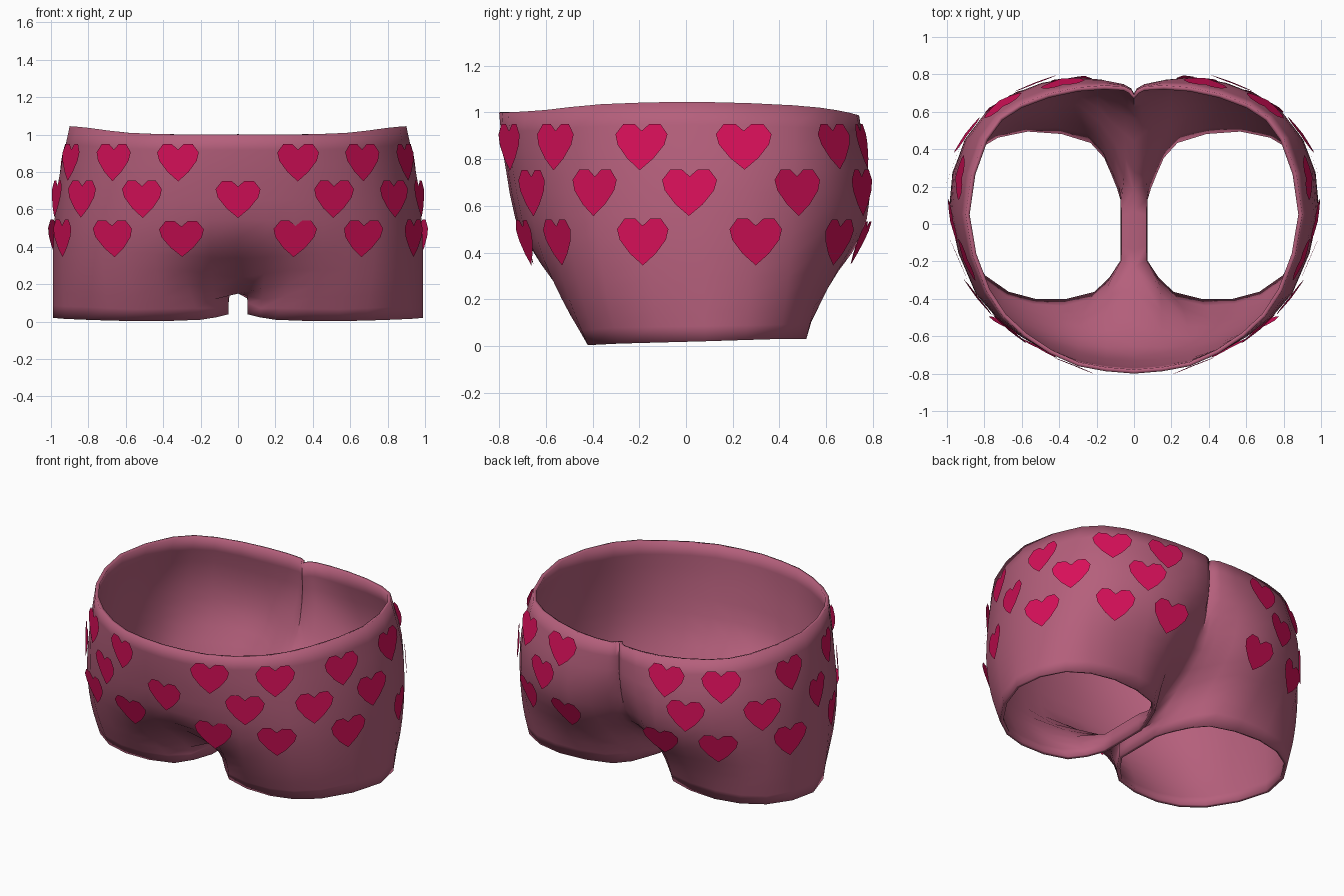
import bpy, bmesh, math
from mathutils import Vector
from mathutils.bvhtree import BVHTree

if "Cube" in bpy.data.objects:
    bpy.data.objects.remove(bpy.data.objects["Cube"])

# Vertical profiles (waist to hem) of the right half, going front centre to back centre
FRONT = [
    [(0, -.8, 1), (0, -.77, .75), (0, -.67, .44), (0, -.24, .15), (.05, -.2, .04)],
    [(.3, -.76, 1), (.3, -.74, .75), (.3, -.67, .44), (.27, -.51, .2), (.2, -.38, .01)],
    [(.59, -.6, 1.01), (.6, -.605, .75), (.6, -.575, .46), (.57, -.5, .2), (.53, -.42, .003)],
    [(.79, -.36, 1.035), (.825, -.375, .75), (.845, -.375, .47), (.84, -.34, .22), (.81, -.29, .01)],
    [(.9, .05, 1.045), (.96, .06, .75), (.985, .07, .47), (.99, .08, .22), (.99, .08, .02)],
]
BACK = [
    [(.8, .46, 1.03), (.88, .465, .75), (.905, .45, .47), (.895, .43, .22), (.87, .4, .03)],
    [(.61, .64, 1.01), (.66, .685, .75), (.66, .67, .5), (.63, .57, .24), (.57, .515, .03)],
    [(.3, .73, .99), (.32, .785, .7), (.31, .75, .47), (.28, .6, .25), (.22, .45, .03)],
    [(.05, .735, .985), (.06, .74, .72), (.09, .62, .43), (.09, .37, .21), (.1, .27, .035)],
    [(0, .69, .985), (0, .69, .72), (0, .58, .42), (0, .17, .15), (.05, .13, .04)],
]
ROW_STEPS, COL_STEPS, WALL_STEPS = 3, 2, 4


def spline(points, steps):
    """Smooth curve through the points."""
    p = [Vector(q) for q in points]
    p = [2 * p[0] - p[1]] + p + [2 * p[-1] - p[-2]]
    out = []
    for i in range(1, len(p) - 2):
        a, b, c, d = p[i - 1:i + 3]
        for k in range(steps):
            t = k / steps
            out.append(.5 * (2 * b + (c - a) * t + (2 * a - 5 * b + 4 * c - d) * t * t
                             + (3 * b - a - 3 * c + d) * t ** 3))
    return out + [p[-2]]


def material(name, color):
    m = bpy.data.materials.new(name)
    m.diffuse_color = (*color, 1)
    m.use_nodes = True
    m.node_tree.nodes["Principled BSDF"].inputs["Base Color"].default_value = m.diffuse_color
    return m


def add_object(name, bm, mat):
    me = bpy.data.meshes.new(name)
    bm.to_mesh(me)
    me.materials.append(mat)
    ob = bpy.data.objects.new(name, me)
    bpy.context.collection.objects.link(ob)
    return ob


# Shorts: surface grid for one half
columns = [spline(c, ROW_STEPS) for c in FRONT + BACK]
rows = [spline(r, COL_STEPS) for r in zip(*columns)]
crotch = 3 * ROW_STEPS
for i, row in enumerate(rows):
    for v in row:
        v.x = max(v.x, 0)
    f = max(0, (i - crotch) / ROW_STEPS)
    for v in (row[0], row[-1]):
        v.x = .05 * min(1, 3 * f)          # flat strip, then upright inner leg
        if f > 0:
            v.z = .15 - .11 * f * f

bm = bmesh.new()
for side in (1, -1):
    def vert(p):
        return bm.verts.new((side * p.x, p.y, p.z))

    def skin(grid):
        for r0, r1 in zip(grid, grid[1:]):
            for j in range(len(r0) - 1):
                q = (r0[j], r0[j + 1], r1[j + 1], r1[j])
                bm.faces.new(q if side < 0 else q[::-1])

    skin([[vert(p) for p in row] for row in rows])
    # inner leg wall joining back to front under the crotch
    skin([[vert(r[-1].lerp(r[0], k / WALL_STEPS)) for k in range(WALL_STEPS + 1)]
          for r in rows[crotch:]])
bmesh.ops.remove_doubles(bm, verts=bm.verts, dist=.0005)
bmesh.ops.recalc_face_normals(bm, faces=bm.faces)
bm.normal_update()
front = min(bm.faces, key=lambda f: f.calc_center_median().y)
if front.normal.y > 0:
    bmesh.ops.reverse_faces(bm, faces=bm.faces)
tree = BVHTree.FromBMesh(bm)
shorts = add_object("shorts", bm, material("dusty_pink", (.46, .115, .2)))
bm.free()
bpy.context.view_layer.objects.active = shorts
shorts.select_set(True)
bpy.ops.object.shade_smooth_by_angle(angle=math.radians(50))
# cloth thickness, inward
cloth = shorts.modifiers.new("cloth", 'SOLIDIFY')
cloth.thickness = .022
cloth.offset = -1
shorts.modifiers.move(len(shorts.modifiers) - 1, 0)

# Hearts: flat patches resting on the cloth, in three staggered rings
HALF = [(0, .06), (.035, .09), (.085, .09), (.12, .045), (.108, 0), (.06, -.06), (0, -.11)]
OUTLINE = HALF + [(-x, y) for x, y in HALF[-2:0:-1]]
RINGS = {.86: (23, 50, 78, 105, 132, 153),
         .665: (0, 38, 65, 91, 118, 145),
         .455: (24, 51, 79, 107, 133, 155)}
bm = bmesh.new()
for z, angles in RINGS.items():
    for a in sorted({s * a for a in angles for s in (1, -1)}):
        t = math.radians(a + .01)
        out = Vector((math.sin(t), -math.cos(t), 0))
        hit, n, _, _ = tree.ray_cast(out * 2 + Vector((0, 0, z)), -out)
        if hit is None:
            continue
        if n.dot(out) < 0:
            n = -n
        if a == 0:
            n.x = 0
        n.z *= .85
        n.normalize()
        across = Vector((0, 0, 1)).cross(n).normalized()
        up = n.cross(across)
        centre = hit + n * .012
        mid = bm.verts.new(centre)
        ring = [bm.verts.new(centre + across * x + up * y) for x, y in OUTLINE]
        for p, q in zip(ring, ring[1:] + ring[:1]):
            bm.faces.new((mid, q, p))
add_object("heart_patches", bm, material("heart_red", (.68, .005, .1)))
bm.free()
